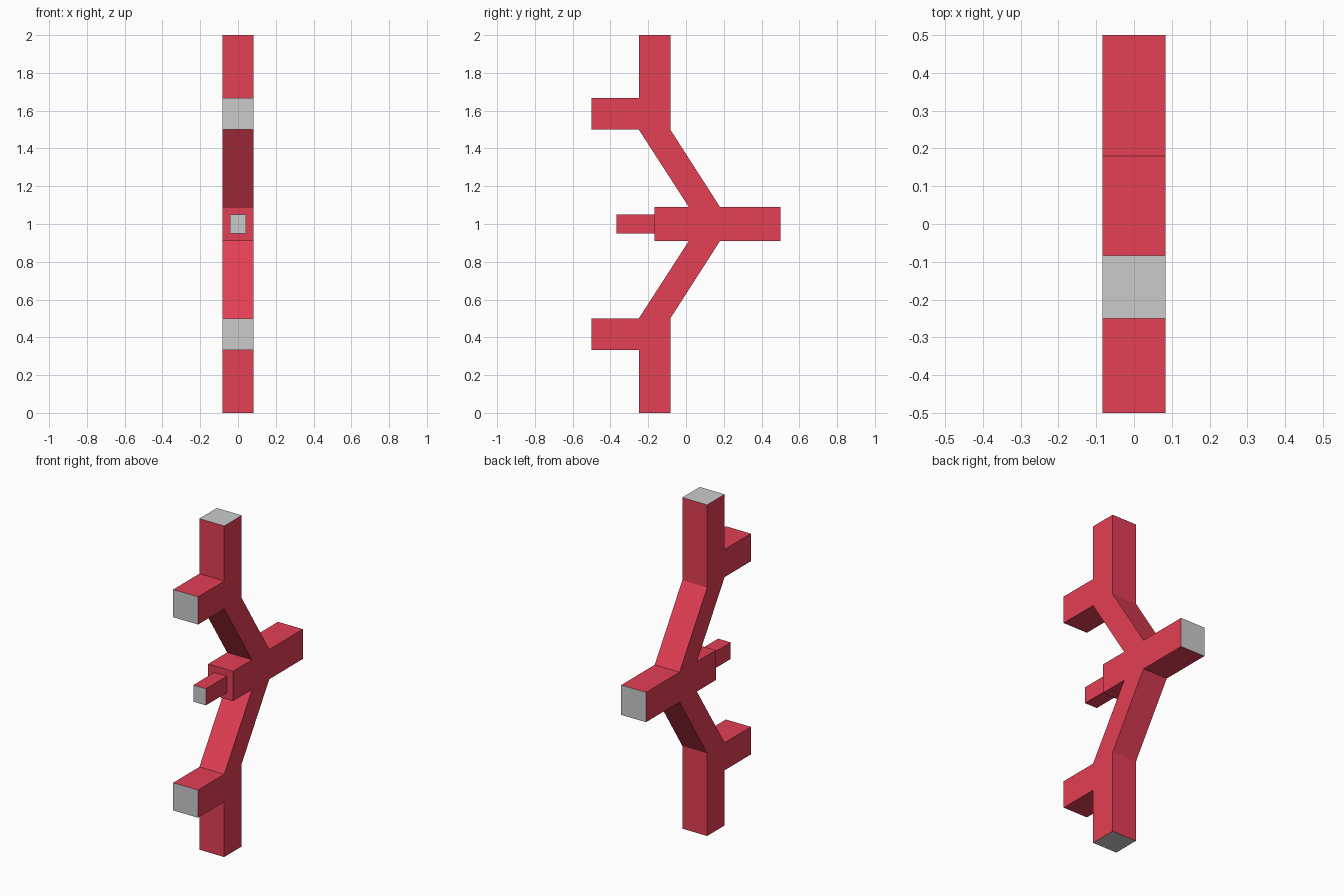
import bpy
import bmesh

if "Cube" in bpy.data.objects:
    bpy.data.objects.remove(bpy.data.objects["Cube"])


def material(name, rgb):
    mat = bpy.data.materials.new(name)
    mat.diffuse_color = (*rgb, 1.0)
    mat.use_nodes = True
    mat.node_tree.nodes["Principled BSDF"].inputs["Base Color"].default_value = mat.diffuse_color
    return mat


RED = material("red", (0.77, 0.05, 0.09))
GREY = material("grey", (0.8, 0.8, 0.8))


def extruded(name, profile, half_width, is_cap):
    """Extrude a (y, z) profile along x; faces passing is_cap turn grey."""
    bm = bmesh.new()
    face = bm.faces.new([bm.verts.new((-half_width, y, z)) for y, z in profile])
    geom = bmesh.ops.extrude_face_region(bm, geom=[face])["geom"]
    verts = [v for v in geom if isinstance(v, bmesh.types.BMVert)]
    bmesh.ops.translate(bm, verts=verts, vec=(2 * half_width, 0, 0))
    bmesh.ops.recalc_face_normals(bm, faces=bm.faces)
    for f in bm.faces:
        f.material_index = int(is_cap(f.calc_center_median(), f.normal))
    mesh = bpy.data.meshes.new(name)
    bm.to_mesh(mesh)
    bm.free()
    mesh.materials.append(RED)
    mesh.materials.append(GREY)
    obj = bpy.data.objects.new(name, mesh)
    bpy.context.collection.objects.link(obj)
    return obj


# Branching frame: lower half of the side outline, mirrored about z = 1
lower = [(-0.167, 0.91), (0.015, 0.91), (-0.25, 0.5), (-0.5, 0.5),
         (-0.5, 0.333), (-0.25, 0.333), (-0.25, 0.0), (-0.083, 0.0),
         (-0.083, 0.5), (0.18, 0.91), (0.5, 0.91)]
upper = [(y, 2 - z) for y, z in reversed(lower)]
extruded("branching_frame", lower + upper, 0.083,
         lambda c, n: abs(c.y) > 0.49 or abs(c.z - 1) > 0.99)

# Small peg on the front of the central bar
extruded("centre_peg",
         [(-0.367, 0.95), (-0.167, 0.95), (-0.167, 1.05), (-0.367, 1.05)],
         0.042, lambda c, n: n.y < -0.9)
